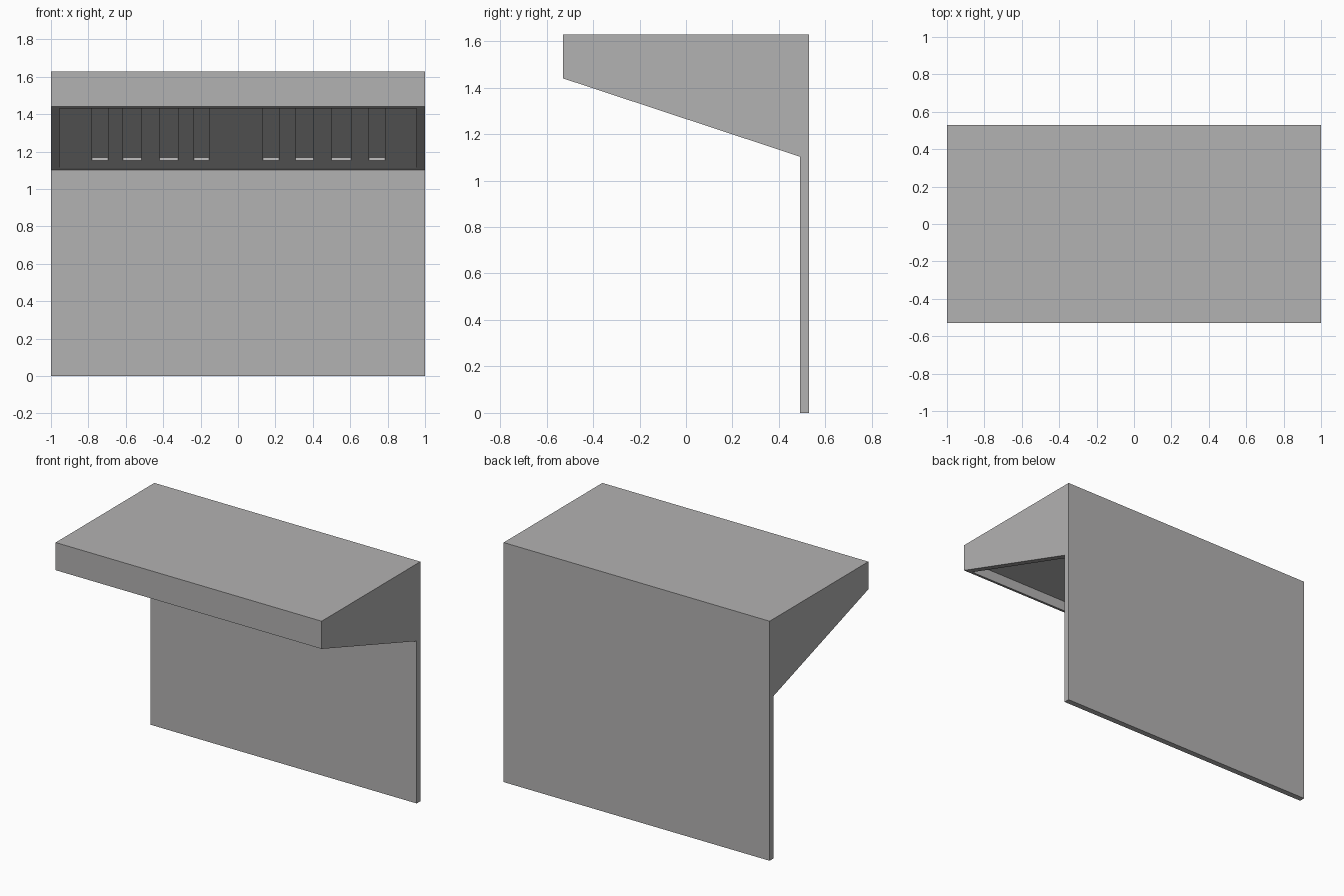
import bpy, bmesh
from mathutils import Vector

if "Cube" in bpy.data.objects:
    bpy.data.objects.remove(bpy.data.objects["Cube"])

steel = bpy.data.materials.new("brushed_grey_steel")
steel.diffuse_color = (0.45, 0.445, 0.445, 1)
steel.use_nodes = True
steel.node_tree.nodes["Principled BSDF"].inputs["Base Color"].default_value = steel.diffuse_color


def prism(name, profile, x0, x1):
    """Extrude a (y, z) profile along x."""
    bm = bmesh.new()
    face = bm.faces.new([bm.verts.new((x0, y, z)) for y, z in profile])
    ext = bmesh.ops.extrude_face_region(bm, geom=[face])
    verts = [v for v in ext["geom"] if isinstance(v, bmesh.types.BMVert)]
    bmesh.ops.translate(bm, verts=verts, vec=(x1 - x0, 0, 0))
    bmesh.ops.recalc_face_normals(bm, faces=bm.faces)
    me = bpy.data.meshes.new(name)
    bm.to_mesh(me)
    bm.free()
    me.materials.append(steel)
    ob = bpy.data.objects.new(name, me)
    bpy.context.collection.objects.link(ob)
    return ob


def cut(target, cutter):
    mod = target.modifiers.new("cut", 'BOOLEAN')
    mod.operation = 'DIFFERENCE'
    mod.solver = 'EXACT'
    mod.object = cutter
    bpy.context.view_layer.objects.active = target
    bpy.ops.object.modifier_apply(modifier=mod.name)
    bpy.data.objects.remove(cutter, do_unlink=True)


# canopy with back splash, one side outline
hood = prism("hood_with_backsplash",
             [(-.53, 1.44), (-.53, 1.628), (.53, 1.628), (.53, 0),
              (.49, 0), (.49, 1.103)], -1, 1)

# hollow underside: flat ceiling at the front, sloped filter bank at the back
low, high = Vector((.465, 1.112)), Vector((0, 1.5))
cut(hood, prism("cavity_cutter",
                [(-.5, 1.3), (-.5, 1.5), tuple(high), tuple(low), (.465, 1.0)],
                -.955, .955))

# filter slots cut into the sloped bank
along = (high - low).normalized()
inward = Vector((-along.y, along.x))
if inward.y < 0:
    inward = -inward
a = low + along * .065
b = low + along * .53
depth = .02
slots = [(-.78, -.695), (-.615, -.515), (-.42, -.32), (-.235, -.155),
         (.134, .22), (.307, .405), (.50, .605), (.70, .785)]
for x0, x1 in slots:
    pts = [a - inward * .02, b - inward * .02,
           b + inward * depth, a + inward * depth]
    cut(hood, prism("slot_cutter", [tuple(p) for p in pts], x0, x1))
